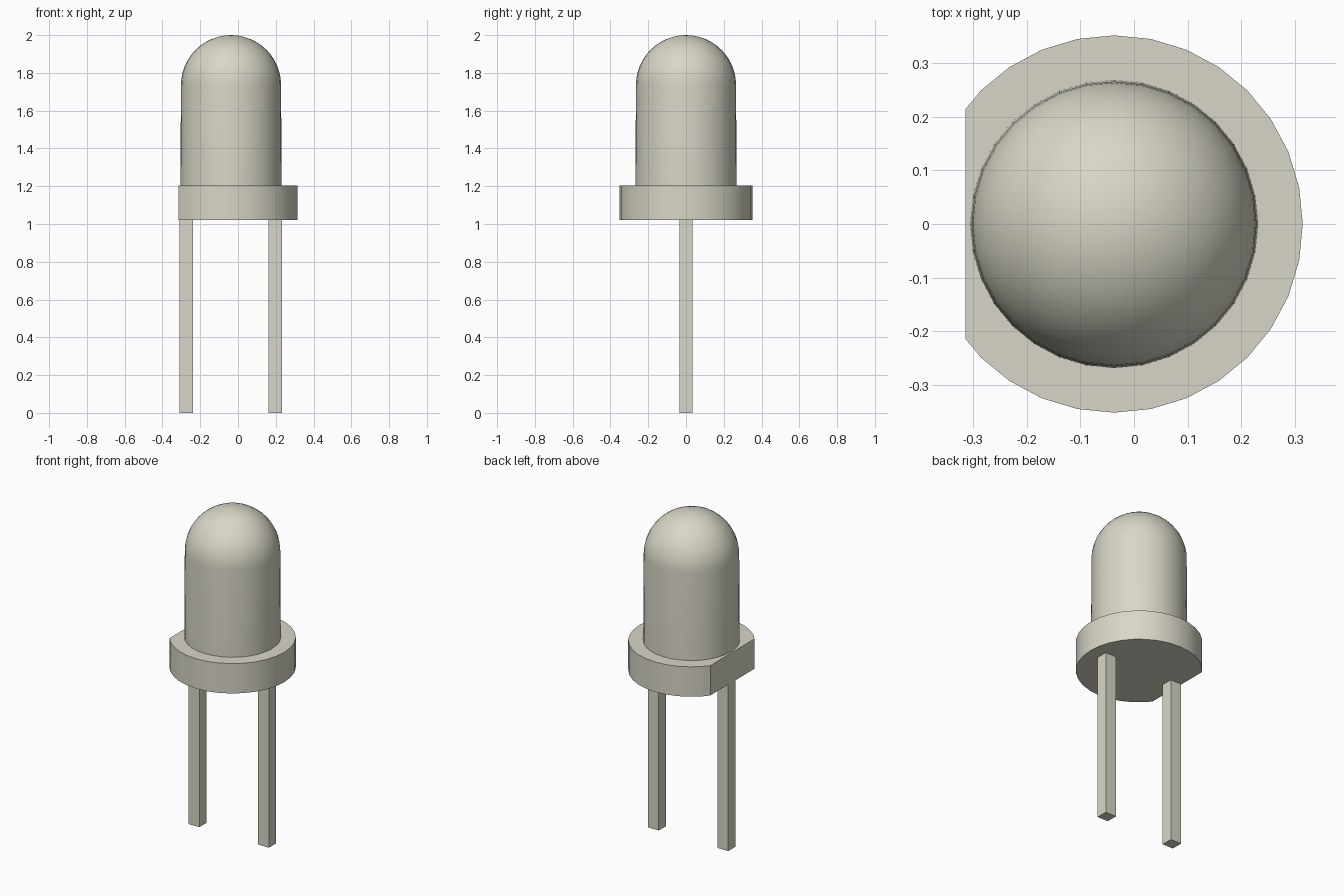
import bpy, bmesh, math
from mathutils import Matrix, Vector

cube = bpy.data.objects.get("Cube")
if cube:
    bpy.data.objects.remove(cube, do_unlink=True)

AXIS_X = -0.037          # centre of the round body
SIDES = 32
COLOUR = (0.69, 0.675, 0.57, 1)

mat = bpy.data.materials.new("warm grey")
mat.use_nodes = True
mat.diffuse_color = COLOUR
mat.node_tree.nodes["Principled BSDF"].inputs["Base Color"].default_value = COLOUR


def finish(name, bm, smooth):
    bmesh.ops.recalc_face_normals(bm, faces=bm.faces[:])
    mesh = bpy.data.meshes.new(name)
    bm.to_mesh(mesh)
    bm.free()
    mesh.materials.append(mat)
    obj = bpy.data.objects.new(name, mesh)
    bpy.context.collection.objects.link(obj)
    if smooth:
        bpy.ops.object.select_all(action='DESELECT')
        obj.select_set(True)
        bpy.context.view_layer.objects.active = obj
        bpy.ops.object.shade_smooth_by_angle(angle=math.radians(30))
    return obj


# Domed lens: slightly tapered wall revolved together with a hemisphere
dome_r, dome_z, rings = 0.265, 1.735, 12
profile = [(0, 1.2), (0.268, 1.2)]
for i in range(rings + 1):
    a = math.pi / 2 * i / rings
    profile.append((dome_r * math.cos(a), dome_z + dome_r * math.sin(a)))
bm = bmesh.new()
verts = [bm.verts.new((AXIS_X + r, 0, z)) for r, z in profile]
edges = [bm.edges.new(pair) for pair in zip(verts, verts[1:])]
bmesh.ops.spin(bm, geom=verts + edges, cent=(AXIS_X, 0, 0), axis=(0, 0, 1),
               angle=2 * math.pi, steps=SIDES)
bmesh.ops.remove_doubles(bm, verts=bm.verts[:], dist=0.0005)
finish("domed_lens", bm, True)

# Base flange: short cylinder with one side cut flat
bottom, top = 1.022, 1.205
bm = bmesh.new()
bmesh.ops.create_cone(bm, cap_ends=True, segments=SIDES, radius1=0.351,
                      radius2=0.351, depth=top - bottom,
                      matrix=Matrix.Translation((AXIS_X, 0, (top + bottom) / 2))
                      @ Matrix.Rotation(math.pi / 2, 4, 'Z'))
cut = bmesh.ops.bisect_plane(bm, geom=bm.verts[:] + bm.edges[:] + bm.faces[:],
                             plane_co=(-0.314, 0, 0), plane_no=(-1, 0, 0),
                             clear_outer=True)
bmesh.ops.holes_fill(bm, edges=[e for e in bm.edges if e.is_boundary], sides=0)
finish("base_flange", bm, True)

# Two square wire legs
for name, x in (("right_leg", -0.274), ("left_leg", 0.197)):
    bm = bmesh.new()
    bmesh.ops.create_cube(bm, size=1, matrix=Matrix.Translation((x, 0, bottom / 2))
                          @ Matrix.Diagonal(Vector((0.073, 0.07, bottom, 1))))
    finish(name, bm, False)
